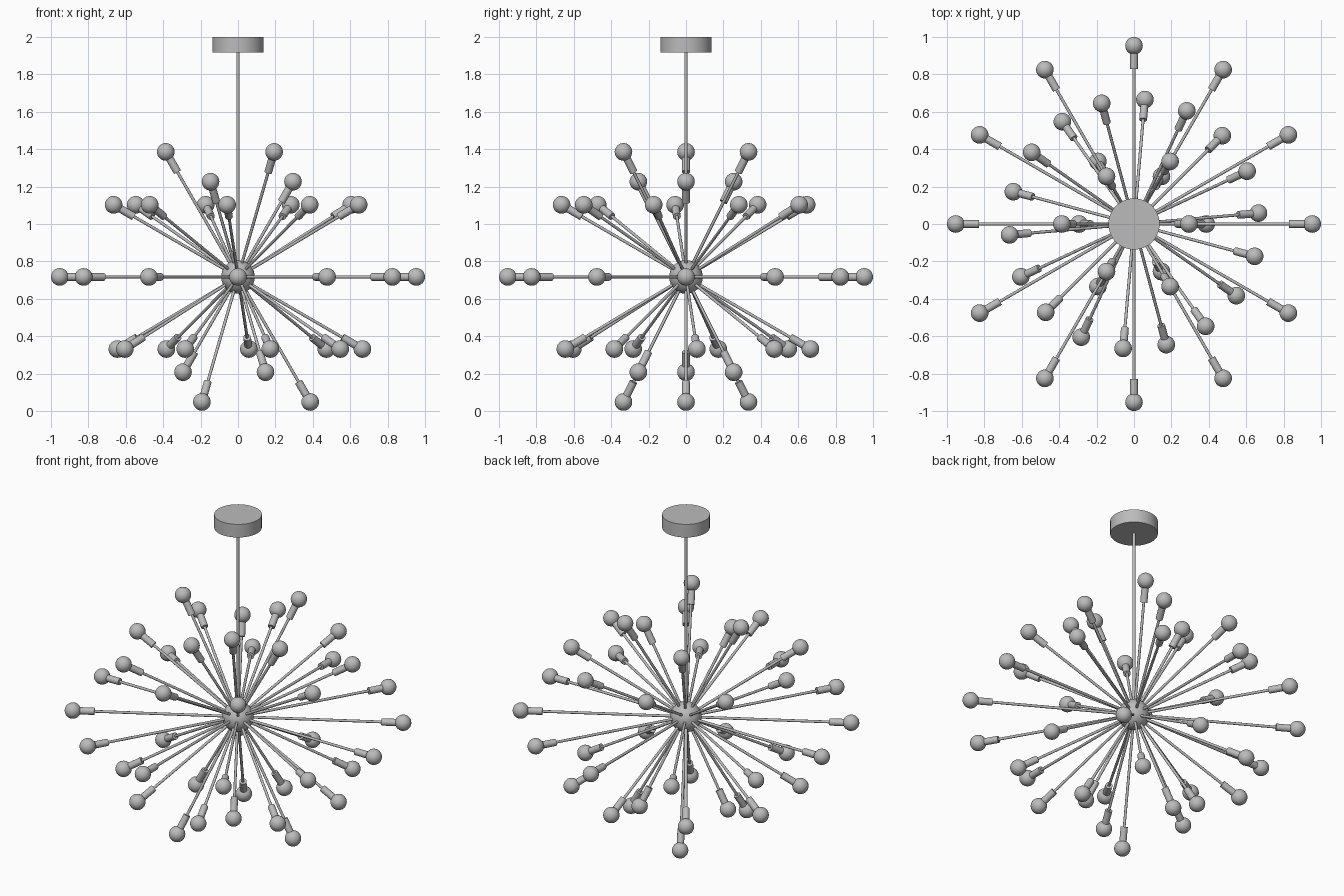
import bpy
from math import sin, cos, radians
from mathutils import Vector

cube = bpy.data.objects.get("Cube")
if cube:
    bpy.data.objects.remove(cube, do_unlink=True)

# One brushed metal colour for everything
metal = bpy.data.materials.new("grey_metal")
metal.use_nodes = True
GREY = (0.5, 0.5, 0.5, 1)
metal.diffuse_color = GREY
metal.node_tree.nodes["Principled BSDF"].inputs["Base Color"].default_value = GREY

HUB = Vector((0, 0, 0.717))
BULB_R = 0.047


def finish(name):
    ob = bpy.context.object
    ob.name = name
    ob.data.materials.append(metal)
    bpy.ops.object.shade_smooth_by_angle(angle=radians(40))
    return ob


def rod(name, start, end, radius, sides=16):
    """Cylinder running between two points."""
    axis = end - start
    bpy.ops.mesh.primitive_cylinder_add(vertices=sides, radius=radius, depth=axis.length,
                                        location=(start + end) / 2)
    ob = finish(name)
    ob.rotation_mode = 'QUATERNION'
    ob.rotation_quaternion = axis.to_track_quat('Z', 'Y')
    return ob


def ball(name, centre, radius):
    bpy.ops.mesh.primitive_uv_sphere_add(segments=32, ring_count=16, radius=radius,
                                         location=centre)
    return finish(name)


def arm_ring(name, count, first_angle, elevation, length):
    """Evenly spaced arms, each with a socket and a round bulb."""
    e = radians(elevation)
    for i in range(count):
        a = radians(first_angle + i * 360 / count)
        d = Vector((cos(e) * cos(a), cos(e) * sin(a), sin(e)))
        tip = HUB + d * length
        rod(f"{name}_arm_{i + 1}", HUB, tip - d * 0.1, 0.008, 12)
        rod(f"{name}_socket_{i + 1}", tip - d * 0.125, tip - d * 0.03, 0.021)
        ball(f"{name}_bulb_{i + 1}", tip, BULB_R)


# Ceiling canopy, stem and hub
rod("ceiling_canopy", Vector((0, 0, 1.917)), Vector((0, 0, 2)), 0.137, 64)
rod("stem", HUB, Vector((0, 0, 1.93)), 0.009)
ball("hub", HUB, 0.09)

# Rings of arms, from the level one outwards to the steep ones
arm_ring("level", 12, 0, 0, 0.953)
arm_ring("upper", 9, 25, 30, 0.771)
arm_ring("lower", 9, 5, -30, 0.771)
arm_ring("top_long", 3, 60, 60, 0.772)
arm_ring("top_short", 3, 0, 60, 0.588)
arm_ring("bottom_long", 3, 0, -60, 0.772)
arm_ring("bottom_short", 3, 60, -60, 0.588)
